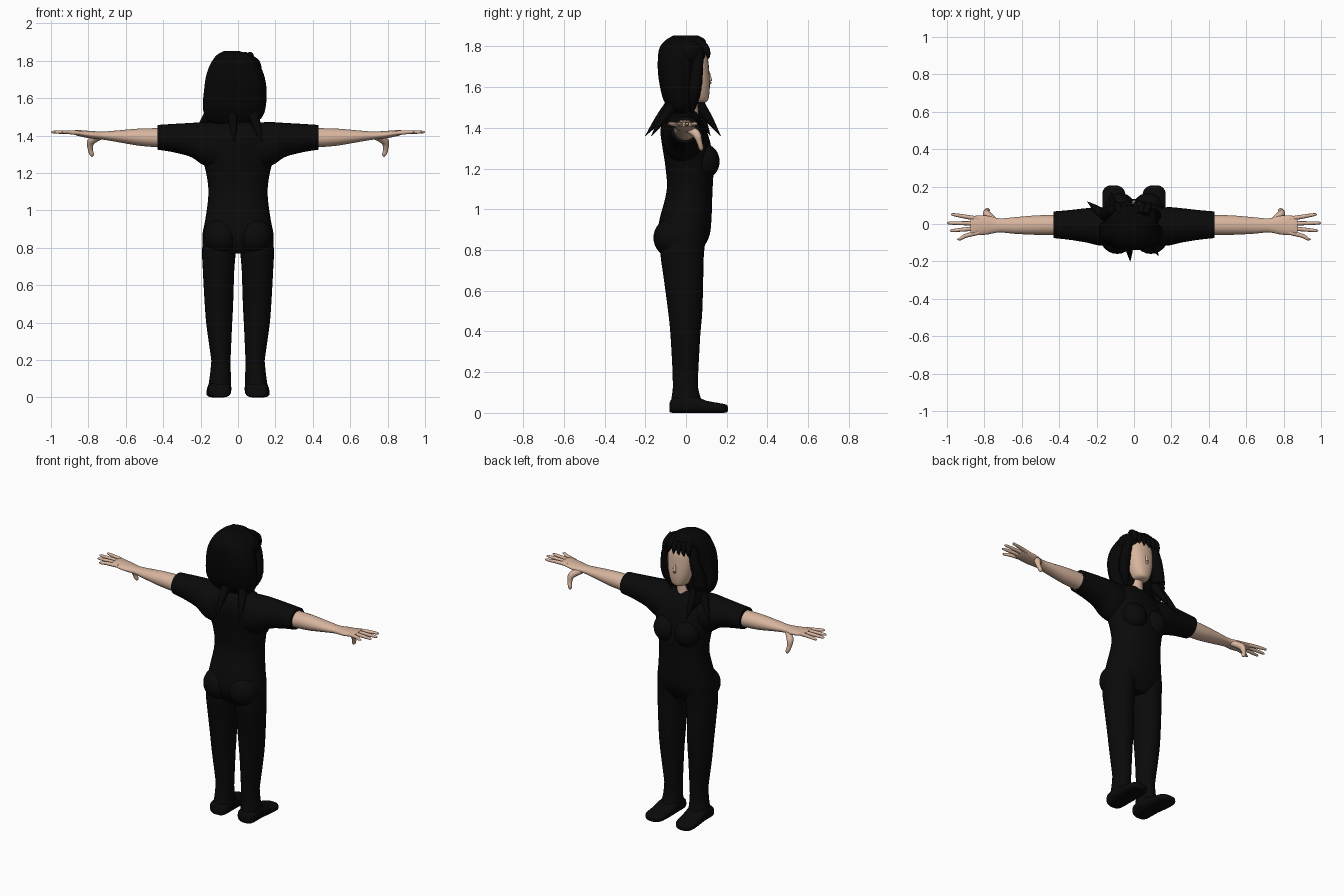
import bpy, bmesh, math
from mathutils import Vector

cube = bpy.data.objects.get("Cube")
if cube:
    bpy.data.objects.remove(cube)


def material(name, rgb):
    m = bpy.data.materials.new(name)
    m.use_nodes = True
    m.diffuse_color = (*rgb, 1)
    m.node_tree.nodes["Principled BSDF"].inputs["Base Color"].default_value = (*rgb, 1)
    return m


SKIN = material("skin", (0.68, 0.46, 0.34))
BLACK = material("black_cloth", (0.003, 0.003, 0.003))
HAIR = material("black_hair", (0.002, 0.002, 0.002))


def finish(name, bm, mat, angle=50):
    bmesh.ops.recalc_face_normals(bm, faces=bm.faces)
    mesh = bpy.data.meshes.new(name)
    bm.to_mesh(mesh)
    bm.free()
    ob = bpy.data.objects.new(name, mesh)
    bpy.context.collection.objects.link(ob)
    mesh.materials.append(mat)
    bpy.ops.object.select_all(action="DESELECT")
    ob.select_set(True)
    bpy.context.view_layer.objects.active = ob
    bpy.ops.object.shade_smooth_by_angle(angle=math.radians(angle))
    return ob


def spline(rows, steps):
    """Catmull-Rom resampling of equal-length rows of numbers."""
    out = []
    last = len(rows) - 1
    for i in range(last):
        p = [rows[max(0, min(last, i + k))] for k in (-1, 0, 1, 2)]
        for s in range(steps):
            t = s / steps
            out.append([b + t / 2 * (c - a + t * (2 * a - 5 * b + 4 * c - d
                        + t * (3 * (b - c) + d - a))) for a, b, c, d in zip(*p)])
    out.append(list(rows[-1]))
    return out


PLACE = {"x": lambda t, a, b: (t, a, b),
         "y": lambda t, a, b: (a, t, b),
         "z": lambda t, a, b: (a, b, t)}


def loft(name, axis, rows, mat, side=1, n=28, power=1.0, ripple=0):
    """Rows: position along axis, then low and high of both cross directions."""
    bm = bmesh.new()
    rings = []
    for t, a0, a1, b0, b1 in spline(rows, 4):
        ring = []
        for k in range(n):
            w = math.tau * k / n
            c, s = math.cos(w), math.sin(w)
            r = 1 + ripple * math.cos(9 * w)
            a = (a0 + a1) / 2 + (a1 - a0) / 2 * r * math.copysign(abs(c) ** power, c)
            b = (b0 + b1) / 2 + (b1 - b0) / 2 * r * math.copysign(abs(s) ** power, s)
            x, y, z = PLACE[axis](t, a, b)
            ring.append(bm.verts.new((x * side, y, z)))
        rings.append(ring)
    for p, q in zip(rings, rings[1:]):
        for k in range(n):
            j = (k + 1) % n
            bm.faces.new((p[k], p[j], q[j], q[k]))
    bm.faces.new(rings[0])
    bm.faces.new(rings[-1])
    return finish(name, bm, mat)


def ball(name, centre, radii, mat):
    bm = bmesh.new()
    bmesh.ops.create_uvsphere(bm, u_segments=24, v_segments=16, radius=1)
    for v in bm.verts:
        v.co = Vector(c + r * p for c, r, p in zip(centre, radii, v.co))
    return finish(name, bm, mat)


def tube(name, points, mat, side=1, n=10):
    """Points: x, y, z and radius, swept into a tapering limb or lock."""
    path = spline(points, 5)
    bm = bmesh.new()
    rings = []
    for i, p in enumerate(path):
        here = Vector(p[:3])
        way = Vector(path[min(i + 1, len(path) - 1)][:3]) - Vector(path[max(i - 1, 0)][:3])
        turn = way.to_track_quat("Z", "Y")
        ring = []
        for k in range(n):
            w = math.tau * k / n
            v = here + turn @ Vector((math.cos(w), math.sin(w), 0)) * p[3]
            ring.append(bm.verts.new((v.x * side, v.y, v.z)))
        rings.append(ring)
    for p, q in zip(rings, rings[1:]):
        for k in range(n):
            j = (k + 1) % n
            bm.faces.new((p[k], p[j], q[j], q[k]))
    bm.faces.new(rings[0])
    bm.faces.new(rings[-1])
    return finish(name, bm, mat)


# Torso: hips, waist, chest and shoulders
torso = [(z, -w, w, back, front) for z, w, back, front in (
    (.77, .14, -.09, .06), (.81, .182, -.12, .085), (.87, .19, -.14, .115),
    (.95, .175, -.13, .125), (1.09, .158, -.095, .13), (1.2, .17, -.1, .135),
    (1.3, .195, -.115, .125), (1.39, .2, -.125, .1), (1.45, .15, -.1, .07),
    (1.48, .07, -.05, .05))]
loft("shirt_body", "z", torso, BLACK, power=.9)

# Neck and face
loft("neck", "z", [(1.42, -.055, .055, -.05, .065), (1.5, -.045, .045, -.045, .06),
                   (1.6, -.05, .05, -.05, .06)], SKIN)
loft("face", "z", [(1.525, -.03, .03, .0, .095), (1.54, -.052, .052, -.03, .11),
                   (1.6, -.077, .077, -.06, .117), (1.68, -.088, .088, -.07, .114),
                   (1.75, -.085, .085, -.07, .104), (1.8, -.06, .06, -.05, .07)],
     SKIN, power=.8)
tube("nose", [(0, .112, 1.67, .006), (0, .118, 1.63, .01), (0, .112, 1.615, .006)], SKIN)

# Hair mass
loft("hair", "z", [(1.46, -.12, .06, -.06, .02), (1.49, -.17, .12, -.085, .04),
                   (1.55, -.19, .145, -.115, .05), (1.65, -.183, .15, -.135, .052),
                   (1.73, -.17, .135, -.138, .06), (1.79, -.145, .105, -.13, .09),
                   (1.83, -.115, .065, -.1, .095), (1.853, -.075, .005, -.06, .06)],
     HAIR, n=54, power=.9, ripple=.015)
ball("hair_crown_lobe", (.055, .02, 1.765), (.07, .075, .065), HAIR)

# Forehead fringe
for i in range(6):
    x = -.085 + i * .032
    tube("fringe_lock", [(x * .8, .05, 1.83, .022), (x, .092, 1.795, .02),
                         (x * 1.1, .108, 1.76, .012), (x * 1.2, .108, 1.735, .001)], HAIR)

# Side locks framing the face
tube("right_side_lock", [(-.09, .06, 1.79, .025), (-.115, .07, 1.69, .032),
                         (-.14, .055, 1.57, .04), (-.135, .06, 1.48, .035),
                         (-.11, .1, 1.4, .004)], HAIR)
tube("left_side_lock", [(.08, .06, 1.78, .025), (.105, .055, 1.69, .03),
                        (.11, .04, 1.57, .033), (.08, .03, 1.47, .006)], HAIR)

# Flicked hair tips over the shoulders
for root, tip in (((-.15, .04), (-.25, .12)), ((-.11, .06), (-.12, .17)),
                  ((-.03, -.07), (-.02, -.2)), ((.08, -.06), (.13, -.17))):
    mid = [(a + b) / 2 for a, b in zip(root, tip)]
    tube("hair_tip", [(*root, 1.52, .03), (*mid, 1.44, .02), (*tip, 1.36, .001)], HAIR)

for s, label in ((1, "left"), (-1, "right")):
    # Chest and seat
    ball(label + "_bust", (s * .075, .09, 1.235), (.08, .075, .085), BLACK)
    ball(label + "_seat", (s * .09, -.06, .86), (.095, .1, .1), BLACK)

    # Sleeve, rounded into the shoulder
    loft(label + "_sleeve", "x", [(.08, -.11, .08, 1.22, 1.47), (.18, -.115, .09, 1.24, 1.472),
                                  (.25, -.1, .085, 1.285, 1.468), (.34, -.085, .075, 1.31, 1.463),
                                  (.43, -.075, .067, 1.325, 1.457)], BLACK, s)

    # Forearm and palm
    loft(label + "_forearm", "x", [(.38, -.06, .05, 1.335, 1.44), (.52, -.058, .046, 1.345, 1.438),
                                   (.64, -.052, .036, 1.365, 1.428), (.72, -.045, .03, 1.378, 1.422),
                                   (.79, -.057, .045, 1.385, 1.425), (.86, -.06, .043, 1.4, 1.43),
                                   (.875, -.052, .036, 1.406, 1.427)], SKIN, s)

    # Fingers, spread slightly
    for base, tip, reach in ((-.046, -.08, .945), (-.022, -.035, .985),
                             (.003, .005, .999), (.028, .05, .978)):
        tube(label + "_finger", [(.83, base, 1.413, .012), (.9, (base + tip) / 2, 1.418, .011),
                                 (reach - .015, tip, 1.419, .008), (reach, tip, 1.418, .002)],
             SKIN, s)
    tube(label + "_thumb", [(.74, .01, 1.395, .018), (.785, .05, 1.37, .021),
                            (.79, .066, 1.33, .014), (.782, .074, 1.3, .012),
                            (.78, .076, 1.287, .004)], SKIN, s)

    # Trouser leg
    loft(label + "_leg", "z", [(.88, .01, .185, -.12, .1), (.78, .012, .192, -.125, .088),
                               (.68, .02, .188, -.112, .085), (.5, .026, .178, -.088, .08),
                               (.38, .032, .168, -.076, .07), (.2, .04, .143, -.066, .06),
                               (.16, .04, .145, -.066, .058)], BLACK, s)

    # Shoe: ankle shaft and foot
    loft(label + "_shoe_shaft", "z", [(.2, .042, .142, -.064, .058), (.12, .038, .15, -.065, .06),
                                      (.05, .036, .16, -.075, .08), (.02, .037, .162, -.078, .09)],
         BLACK, s)
    loft(label + "_shoe_foot", "y", [(-.08, .065, .135, .004, .05), (-.06, .042, .158, 0, .075),
                                     (.03, .038, .163, 0, .085), (.1, .04, .168, 0, .06),
                                     (.17, .048, .168, 0, .047), (.198, .07, .15, .002, .04),
                                     (.206, .09, .13, .01, .03)], BLACK, s, power=.65)
